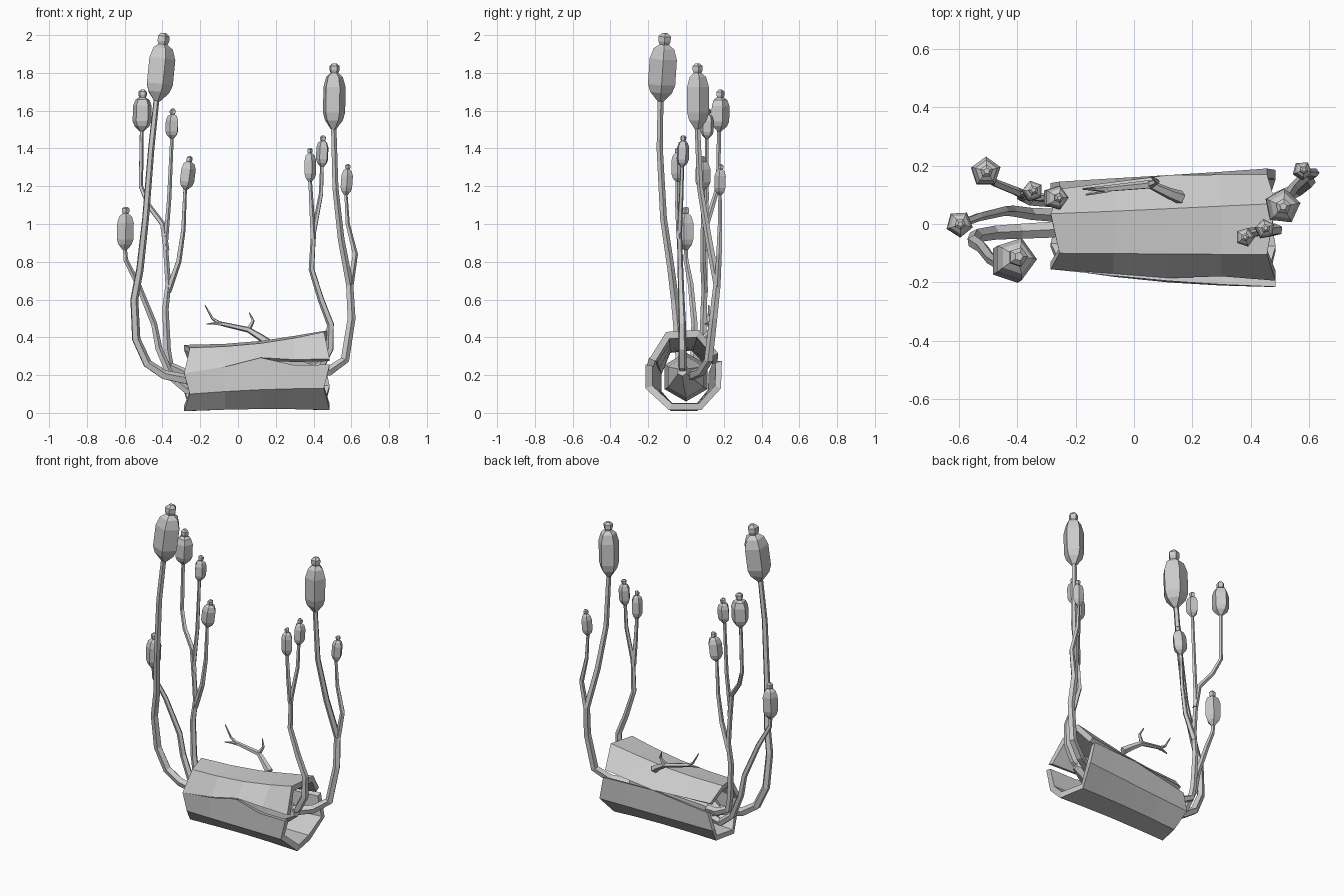
import bpy, bmesh, math
from mathutils import Vector

cube = bpy.data.objects.get("Cube")
if cube:
    bpy.data.objects.remove(cube, do_unlink=True)

grey = bpy.data.materials.new("plain_grey")
grey.use_nodes = True
grey.diffuse_color = (0.6, 0.6, 0.6, 1)
grey.node_tree.nodes["Principled BSDF"].inputs["Base Color"].default_value = (0.6, 0.6, 0.6, 1)


def finish(name, bm):
    bmesh.ops.recalc_face_normals(bm, faces=bm.faces)
    mesh = bpy.data.meshes.new(name)
    bm.to_mesh(mesh)
    bm.free()
    mesh.materials.append(grey)
    obj = bpy.data.objects.new(name, mesh)
    bpy.context.collection.objects.link(obj)
    return obj


def tube(name, points, radii, sides=5, phase=0.0):
    """Faceted tube through points with one radius per point."""
    pts = [Vector(p) for p in points]
    bm = bmesh.new()
    rings, ref = [], None
    for i, p in enumerate(pts):
        tan = (pts[min(i + 1, len(pts) - 1)] - pts[max(i - 1, 0)]).normalized()
        if ref is None:
            ref = Vector((1, 0, 0)) if abs(tan.x) < 0.8 else Vector((0, 0, 1))
        ref = (ref - tan * ref.dot(tan)).normalized()
        side = tan.cross(ref)
        angles = [phase + k * math.tau / sides for k in range(sides)]
        rings.append([bm.verts.new(p + radii[i] * (ref * math.cos(a) + side * math.sin(a)))
                      for a in angles])
    for a, b in zip(rings, rings[1:]):
        for k in range(sides):
            n = (k + 1) % sides
            bm.faces.new((a[k], a[n], b[n], b[k]))
    bm.faces.new(rings[0])
    bm.faces.new(rings[-1])
    return finish(name, bm)


def stem(name, points, thick, thin):
    last = len(points) - 1
    tube(name, points, [thick + (thin - thick) * i / last for i in range(last + 1)])


def pod(name, base, top, radius, knob, phase=0.0):
    """Seed head: swollen body with a small knob on its end."""
    base, top = Vector(base), Vector(top)
    axis = (top - base).normalized()
    body = [(0, 0.22), (0.16, 0.8), (0.3, 1), (0.75, 1), (0.93, 0.75), (1, 0.35)]
    pts = [base.lerp(top, t) for t, _ in body]
    radii = [radius * r for _, r in body]
    for height, r in ((0.5, 1), (1.3, 1), (1.8, 0.45)):
        pts.append(top + axis * knob * height)
        radii.append(knob * r)
    tube(name, pts, radii, phase=phase)


# Hollow log: two thick bark plates split along the front and back edges
STATIONS = [-0.27, -0.07, 0.12, 0.30, 0.47]
LEFT = [(-.08, .01), (-.155, .10), (-.155, .21), (-.10, .345),
        (.035, .36), (.145, .25), (.14, .11), (.06, .01)]
RIGHT = [(-.09, .015), (-.215, .13), (-.215, .265), (-.105, .42),
         (.07, .43), (.19, .30), (.185, .13), (.08, .015)]
FRONT_BUMP = [0, .02, .055, .01, 0]
FRONT_GAP = [0, 0, 0, .03, .03]
BACK_GAP = [.05, .025, 0, .02, .04]


def bark_point(i, c, upper):
    t = i / 4
    y = LEFT[c][0] * (1 - t) + RIGHT[c][0] * t
    z = LEFT[c][1] * (1 - t) + RIGHT[c][1] * t
    if c in (0, 1, 7):
        z += 0.008 * math.sin(t * math.pi)
        if c == 1:
            y -= 0.015 * math.sin(t * math.pi)
    if c in (3, 4):
        z -= 0.015 * math.sin(t * math.tau * 0.6)
    if c == 2:
        z += FRONT_BUMP[i] + (FRONT_GAP[i] * 0.7 if upper else -FRONT_GAP[i] * 0.3)
        y += FRONT_GAP[i] * 0.7 if upper else -.01 * math.sin(t * math.pi)
    if c == 5:
        z += BACK_GAP[i] * (0.4 if upper else -0.6)
        y -= BACK_GAP[i] * 0.5 if upper else 0
    ragged = 0.015 * (1 if c % 2 == 0 else -1) * (2 * t - 1) if i in (0, 4) else 0
    return Vector((STATIONS[i] + ragged, y, z))


def bark(name, columns, upper):
    bm = bmesh.new()
    outer, inner = [], []
    for i in range(len(STATIONS)):
        row = [bark_point(i, c, upper) for c in columns]
        mid = Vector((0, 0, 0.185 + 0.03 * i / 4))
        outer.append([bm.verts.new(p) for p in row])
        inner.append([bm.verts.new((p.x, p.y * 0.83, mid.z + (p.z - mid.z) * 0.83))
                      for p in row])
    n, m = len(STATIONS), len(columns)
    for grid in (outer, inner):
        for i in range(n - 1):
            for k in range(m - 1):
                bm.faces.new((grid[i][k], grid[i + 1][k], grid[i + 1][k + 1], grid[i][k + 1]))
    for k in range(m - 1):
        for i in (0, n - 1):
            bm.faces.new((outer[i][k], outer[i][k + 1], inner[i][k + 1], inner[i][k]))
    for i in range(n - 1):
        for k in (0, m - 1):
            bm.faces.new((outer[i][k], outer[i + 1][k], inner[i + 1][k], inner[i][k]))
    finish(name, bm)


bark("log_upper_bark", [2, 3, 4, 5], True)
bark("log_lower_bark", [5, 6, 7, 0, 1, 2], False)

# Root mass inside the log, tapering towards both open ends
tube("root_core", [(-.24, 0, .17), (-.12, 0, .18), (.1, 0, .19), (.28, 0, .19), (.43, -.02, .22)],
     [.03, .10, .13, .11, .025], sides=6)

# Forked twig on top of the log
stem("twig", [(.16, .09, .37), (.12, .105, .40), (.055, .135, .44), (-.10, .12, .475),
              (-.135, .12, .50), (-.175, .12, .57)], .024, .003)
stem("twig_fork", [(.055, .135, .44), (.08, .145, .487), (.06, .16, .53)], .014, .003)
stem("twig_spur", [(-.09, .12, .472), (-.125, .11, .473), (-.165, .10, .47)], .012, .003)

# Left cluster of stems
stem("left_tall_stem",
     [(-.2, -.01, .17), (-.29, -.02, .18), (-.39, -.025, .20), (-.48, -.03, .26),
      (-.54, -.04, .39), (-.55, -.06, .60), (-.52, -.08, .76), (-.49, -.12, 1.03),
      (-.46, -.14, 1.4), (-.43, -.135, 1.68)], .03, .016)
stem("left_low_stem",
     [(-.2, .02, .13), (-.27, .03, .12), (-.355, .035, .19), (-.42, .045, .34),
      (-.445, .045, .47), (-.53, .025, .68), (-.595, 0, .81), (-.6, 0, .88)], .026, .011)
stem("left_main_stem",
     [(-.2, .06, .2), (-.28, .08, .21), (-.36, .085, .25), (-.375, .09, .33), (-.385, .095, .55),
      (-.37, .10, .68), (-.385, .10, .89), (-.365, .11, 1.13), (-.35, .11, 1.46)], .026, .01)
stem("left_back_branch",
     [(-.38, .10, .86), (-.40, .11, 1.0), (-.475, .14, 1.1), (-.515, .17, 1.2),
      (-.51, .175, 1.52)], .017, .011)
stem("left_inner_branch",
     [(-.372, .10, .64), (-.315, .09, .8), (-.29, .09, .97), (-.28, .09, 1.2)], .018, .01)

# Right cluster of stems
stem("right_tall_stem",
     [(.38, .03, .2), (.48, .08, .22), (.565, .12, .28), (.60, .145, .50), (.59, .165, .68),
      (.545, .12, .92), (.515, .075, 1.19), (.505, .06, 1.54)], .028, .015)
stem("right_back_branch",
     [(.592, .165, .66), (.62, .175, .84), (.58, .18, 1.0), (.57, .18, 1.17)], .018, .009)
stem("right_main_stem",
     [(.36, -.01, .2), (.44, -.02, .25), (.487, -.02, .34), (.49, -.02, .47), (.44, -.025, .6),
      (.39, -.03, .76), (.40, -.035, .95), (.44, -.025, 1.16), (.445, -.02, 1.32)], .026, .01)
stem("right_front_branch",
     [(.398, -.035, .92), (.388, -.045, 1.1), (.38, -.045, 1.25)], .016, .01)

# Seed heads: name, foot, crown, radius, knob size, turn
PODS = [
    ("left_tall_pod", (-.43, -.135, 1.65), (-.40, -.115, 1.95), .076, .034, 0),
    ("left_low_pod", (-.6, 0, .86), (-.595, 0, 1.055), .046, .02, 1),
    ("left_back_pod", (-.51, .175, 1.49), (-.505, .18, 1.67), .052, .023, 1.57),
    ("left_middle_pod", (-.35, .11, 1.45), (-.345, .115, 1.58), .036, .017, .6),
    ("left_inner_pod", (-.28, .09, 1.18), (-.26, .09, 1.33), .042, .017, 0),
    ("right_tall_pod", (.505, .06, 1.5), (.51, .06, 1.8), .062, .028, .2),
    ("right_back_pod", (.57, .18, 1.15), (.58, .185, 1.29), .032, .015, 1),
    ("right_front_pod", (.38, -.045, 1.22), (.38, -.045, 1.375), .034, .015, 0),
    ("right_middle_pod", (.445, -.02, 1.3), (.45, -.015, 1.44), .034, .016, .5),
]
for entry in PODS:
    pod(*entry)
